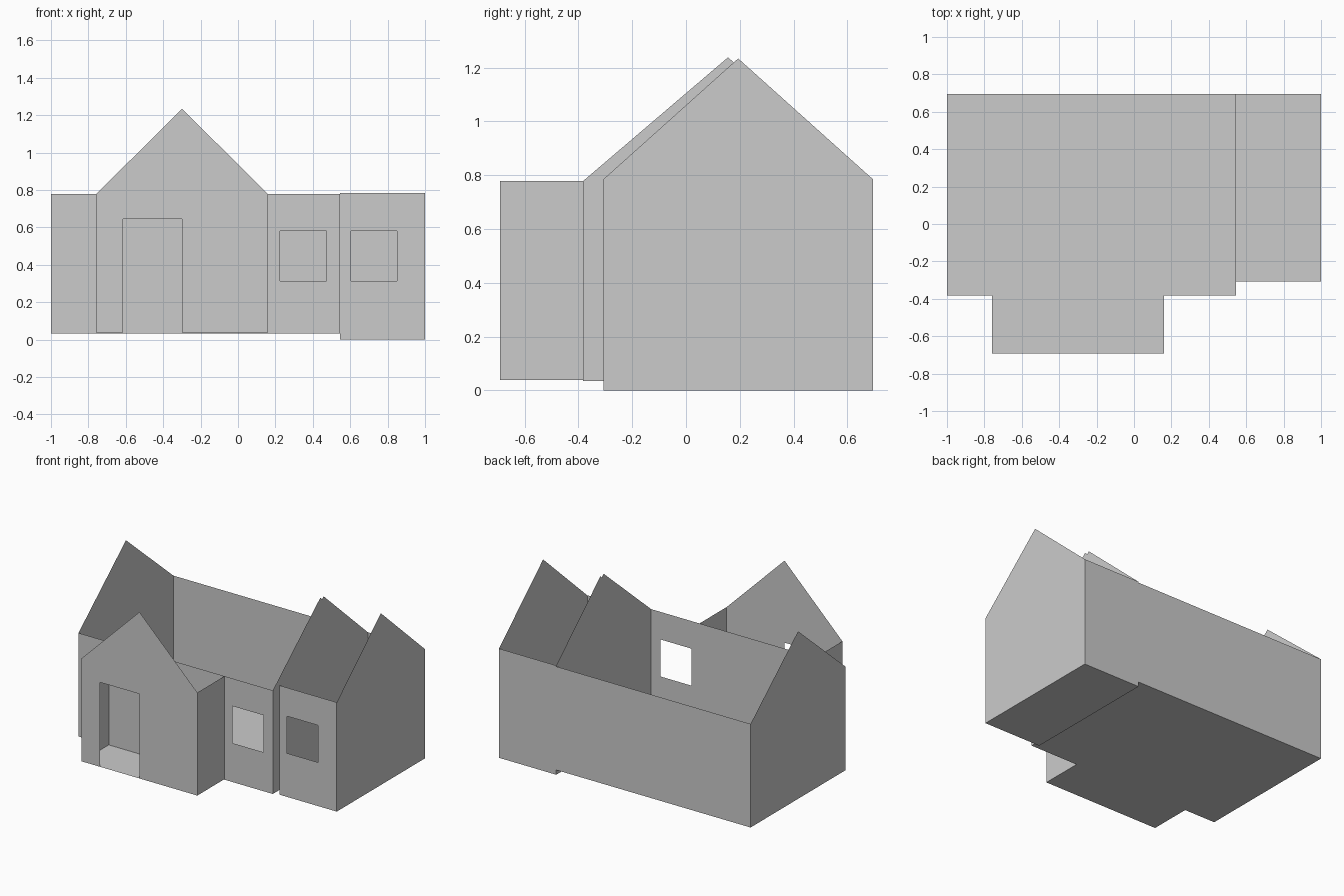
import bpy, bmesh

if "Cube" in bpy.data.objects:
    bpy.data.objects.remove(bpy.data.objects["Cube"])


def shell(name, faces):
    """Thin open-topped shell made from a list of planar outlines."""
    bm = bmesh.new()
    for pts in faces:
        bm.faces.new([bm.verts.new(p) for p in pts])
    bmesh.ops.remove_doubles(bm, verts=bm.verts, dist=1e-4)
    bmesh.ops.recalc_face_normals(bm, faces=bm.faces)
    me = bpy.data.meshes.new(name)
    bm.to_mesh(me)
    bm.free()
    ob = bpy.data.objects.new(name, me)
    bpy.context.collection.objects.link(ob)
    return ob


def rect_xz(x0, x1, z0, z1, y):
    return [(x0, y, z0), (x1, y, z0), (x1, y, z1), (x0, y, z1)]


def window_wall(wall, window):
    """Four quads framing a rectangular opening."""
    return [[wall[i], wall[(i + 1) % 4], window[(i + 1) % 4], window[i]]
            for i in range(4)]


def floor(x0, x1, y0, y1, z):
    return [(x0, y0, z), (x1, y0, z), (x1, y1, z), (x0, y1, z)]


def gabled_block(name, x0, x1, y0, y1, z0, eave, ridge, window):
    """Room with gables at both x ends and one window in the front wall."""
    ym = (y0 + y1) / 2
    faces = [floor(x0, x1, y0, y1, z0), rect_xz(x0, x1, z0, eave, y1)]
    for x in (x0, x1):
        faces.append([(x, y0, z0), (x, y1, z0), (x, y1, eave),
                      (x, ym, ridge), (x, y0, eave)])
    faces += window_wall(rect_xz(x0, x1, z0, eave, y0), rect_xz(*window, y0))
    return shell(name, faces)


# Main hall and side wing
gabled_block("main_hall_walls", -1.0, 0.545, -0.383, 0.695, 0.034, 0.778, 1.238,
             (0.225, 0.472, 0.314, 0.58))
gabled_block("side_wing_walls", 0.545, 1.0, -0.307, 0.695, 0.0, 0.785, 1.234,
             (0.604, 0.851, 0.314, 0.58))

# Entrance porch: gabled front with a doorway, side walls and floor
x0, x1, yf, yb, zb, eave = -0.759, 0.161, -0.692, -0.383, 0.038, 0.778
door_l, door_r, door_top = -0.614, -0.299, 0.645
front = [(x0, zb), (door_l, zb), (door_l, door_top), (door_r, door_top),
         (door_r, zb), (x1, zb), (x1, eave), ((x0 + x1) / 2, 1.234), (x0, eave)]
porch = [[(x, yf, z) for x, z in front], floor(x0, x1, yf, yb, zb)]
for x in (x0, x1):
    porch.append([(x, yf, zb), (x, yb, zb), (x, yb, eave), (x, yf, eave)])
shell("entrance_porch_walls", porch)
